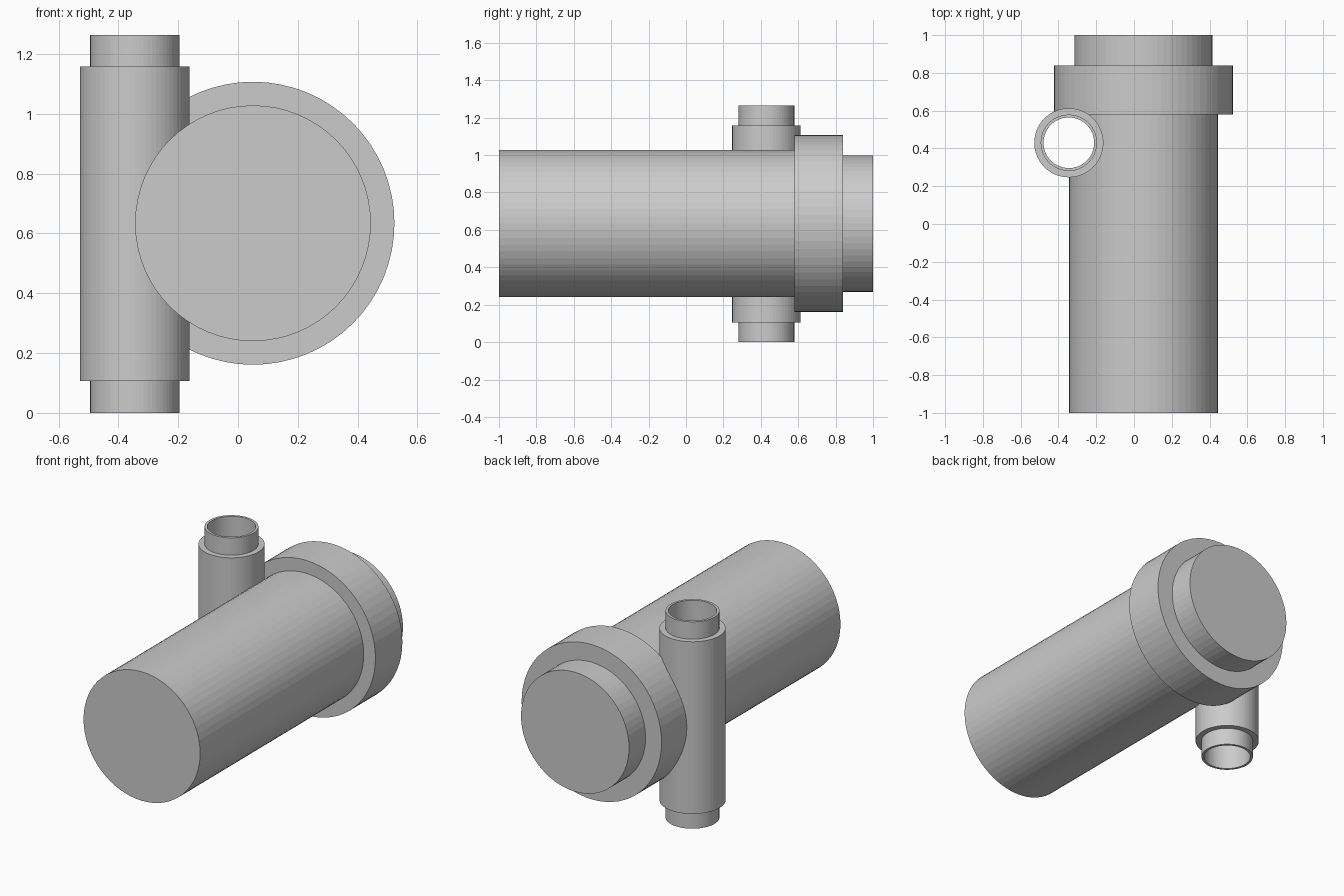
import bpy
import bmesh
import math
from mathutils import Vector

default_cube = bpy.data.objects.get("Cube")
if default_cube:
    bpy.data.objects.remove(default_cube, do_unlink=True)

SEGMENTS = 64


def lathe(name, profile, location, rotation=(0, 0, 0), closed=False):
    """Revolve (radius, height) points around the local z axis."""
    bm = bmesh.new()
    verts = [bm.verts.new((r, 0, h)) for r, h in profile]
    pairs = list(zip(verts, verts[1:]))
    if closed:
        pairs.append((verts[-1], verts[0]))
    edges = [bm.edges.new(pair) for pair in pairs]
    bmesh.ops.spin(bm, geom=verts + edges, cent=Vector(), axis=Vector((0, 0, 1)),
                   angle=math.tau, steps=SEGMENTS, use_merge=False)
    bmesh.ops.remove_doubles(bm, verts=bm.verts[:], dist=0.0005)
    bmesh.ops.recalc_face_normals(bm, faces=bm.faces[:])
    mesh = bpy.data.meshes.new(name)
    bm.to_mesh(mesh)
    bm.free()
    obj = bpy.data.objects.new(name, mesh)
    obj.location = location
    obj.rotation_euler = rotation
    bpy.context.collection.objects.link(obj)
    return obj


HEIGHT = 1.264
MID = HEIGHT / 2
PIPE_AT = (-0.345, 0.43, 0)

# Horizontal barrel with a raised collar and a narrower end plug
barrel_profile = [(0, -1), (0.394, -1), (0.394, 0.58), (0.473, 0.58),
                  (0.473, 0.84), (0.365, 0.84), (0.365, 1), (0, 1)]
barrel = lathe("barrel_with_collar", barrel_profile, (0.05, 0, MID + 0.002),
               (-math.pi / 2, 0, 0))

# Upright hollow pipe with a thicker sleeve along its middle
BORE, NECK, SLEEVE, STEP = 0.134, 0.149, 0.183, 0.106
pipe_profile = [(BORE, 0), (NECK, 0), (NECK, STEP), (SLEEVE, STEP),
                (SLEEVE, HEIGHT - STEP), (NECK, HEIGHT - STEP),
                (NECK, HEIGHT), (BORE, HEIGHT)]
lathe("upright_pipe", pipe_profile, PIPE_AT, closed=True)

# Clear the barrel out of the pipe's bore
cut_radius = (BORE + NECK) / 2
cutter = lathe("bore_cutter", [(0, -0.1), (cut_radius, -0.1),
                               (cut_radius, HEIGHT + 0.1), (0, HEIGHT + 0.1)], PIPE_AT)
cutter.hide_render = True
cutter.hide_set(True)
cut = barrel.modifiers.new("bore", 'BOOLEAN')
cut.operation = 'DIFFERENCE'
cut.solver = 'EXACT'
cut.object = cutter

# Bake the cut and drop the helper
bpy.context.view_layer.objects.active = barrel
bpy.ops.object.modifier_apply(modifier=cut.name)
bpy.data.objects.remove(cutter, do_unlink=True)
